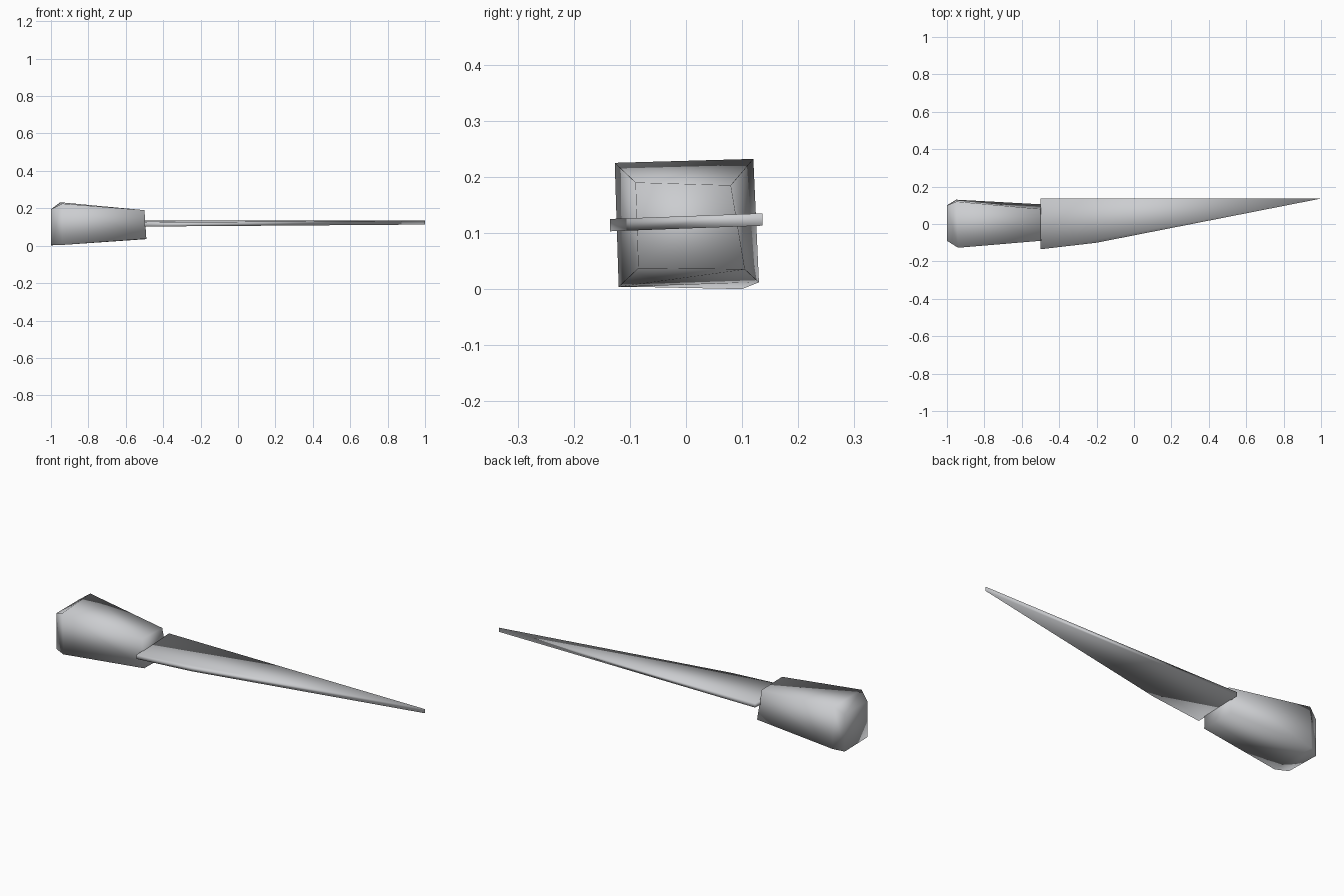
import bpy

cube = bpy.data.objects.get("Cube")
if cube:
    bpy.data.objects.remove(cube, do_unlink=True)

steel = bpy.data.materials.new("pale_grey")
steel.use_nodes = True
grey = (0.6, 0.61, 0.63, 1)
steel.diffuse_color = grey
steel.node_tree.nodes["Principled BSDF"].inputs["Base Color"].default_value = grey


def loft(name, rings):
    """Skin a row of matching four-cornered rings and close both ends."""
    n = len(rings[0])
    verts = [v for ring in rings for v in ring]
    faces = []
    for r in range(len(rings) - 1):
        for i in range(n):
            j = (i + 1) % n
            faces.append((r * n + i, r * n + j, r * n + n + j, r * n + n + i))
    last = (len(rings) - 1) * n
    faces.append(tuple(reversed(range(n))))
    faces.append(tuple(range(last, last + n)))
    mesh = bpy.data.meshes.new(name)
    mesh.from_pydata(verts, [], faces)
    mesh.materials.append(steel)
    for poly in mesh.polygons:
        poly.use_smooth = True
    obj = bpy.data.objects.new(name, mesh)
    bpy.context.collection.objects.link(obj)
    return obj


# Handle: pommel cap, widest ring, narrow end at the blade
cap = [(-1, -0.09, 0.004), (-1, 0.10, 0.0), (-1, 0.10, 0.195), (-1, -0.09, 0.195)]
wide = [(-0.94, -0.12, 0.004), (-0.95, 0.13, 0.012),
        (-0.95, 0.12, 0.232), (-0.94, -0.127, 0.225)]
neck = [(-0.49, -0.085, 0.037), (-0.49, 0.105, 0.035),
        (-0.5, 0.08, 0.185), (-0.5, -0.09, 0.19)]
loft("handle", [cap, wide, neck])

# Blade: thin slab, straight spine, edge tapering to the tip, tilted slightly
outline = [(-0.5, -0.135), (-0.2, -0.1), (1.0, 0.136), (-0.5, 0.136)]


def slab_level(offset):
    return [(x, y, 0.119 + 0.037 * y + offset) for x, y in outline]


loft("blade", [slab_level(-0.011), slab_level(0.011)])
